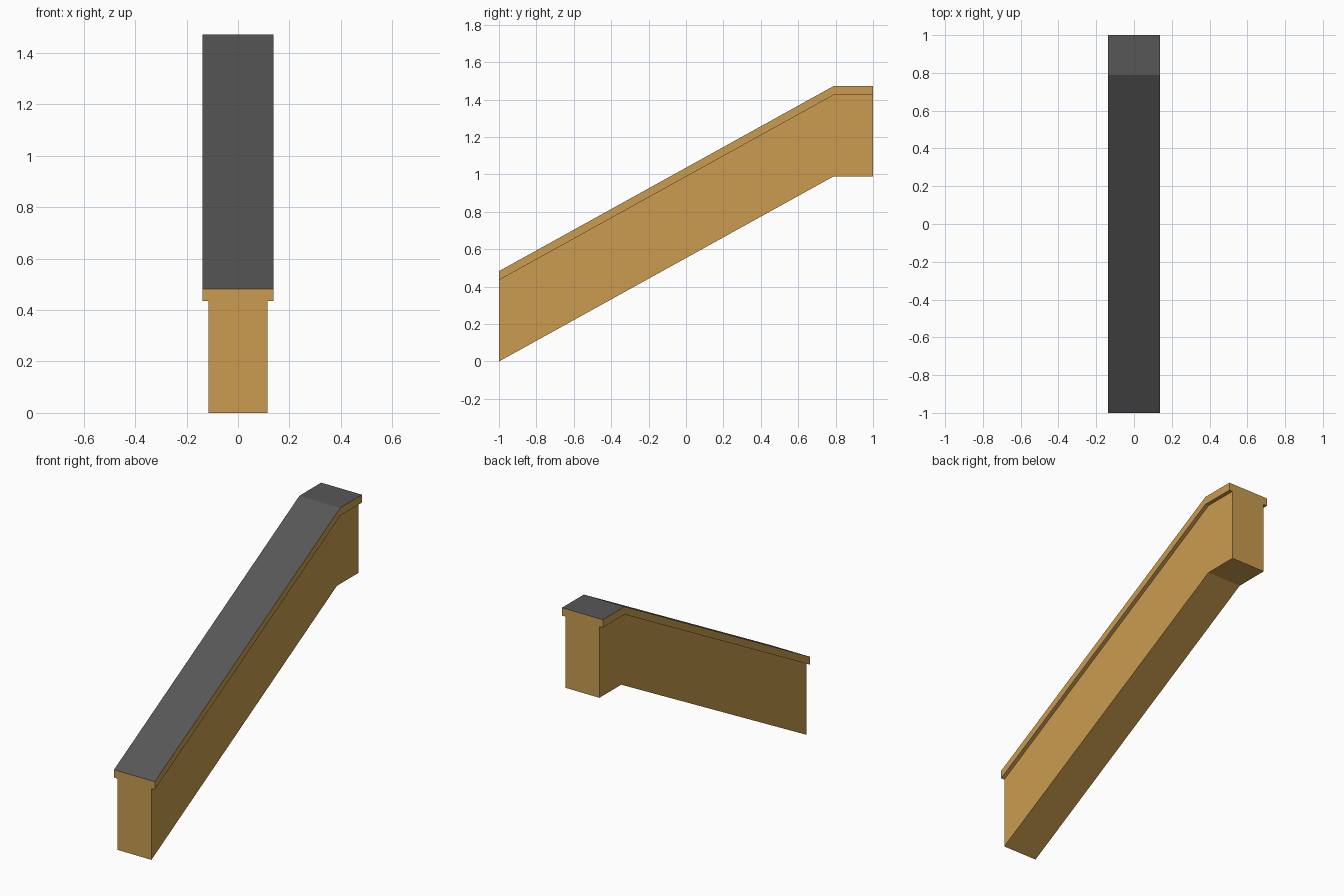
import bpy
import bmesh

cube = bpy.data.objects.get("Cube")
if cube:
    bpy.data.objects.remove(cube, do_unlink=True)


def make_material(name, rgb):
    mat = bpy.data.materials.new(name)
    mat.use_nodes = True
    mat.diffuse_color = (*rgb, 1)
    bsdf = next(n for n in mat.node_tree.nodes if n.type == "BSDF_PRINCIPLED")
    bsdf.inputs["Base Color"].default_value = (*rgb, 1)
    bsdf.inputs["Roughness"].default_value = 0.9
    return mat


tan = make_material("tan wall", (0.59, 0.335, 0.08))
grey = make_material("dark grey top", (0.095, 0.095, 0.095))

# Path of the sloping run and its level landing, as (y, z)
PATH = [(-1, 0), (0.79, 0.99), (1, 0.99)]


def sloped_bar(name, half_width, bottom, top, materials):
    """Extrude a band that follows the path across the width."""
    profile = [(y, z + bottom) for y, z in PATH]
    profile += [(y, z + top) for y, z in reversed(PATH)]
    bm = bmesh.new()
    side = bm.faces.new([bm.verts.new((-half_width, y, z)) for y, z in profile])
    grown = bmesh.ops.extrude_face_region(bm, geom=[side], use_keep_orig=True)
    verts = [v for v in grown["geom"] if isinstance(v, bmesh.types.BMVert)]
    bmesh.ops.translate(bm, verts=verts, vec=(2 * half_width, 0, 0))
    bmesh.ops.recalc_face_normals(bm, faces=bm.faces)
    # Upward faces take the last material
    for face in bm.faces:
        face.material_index = len(materials) - 1 if face.normal.z > 0.5 else 0
    mesh = bpy.data.meshes.new(name)
    bm.to_mesh(mesh)
    bm.free()
    for mat in materials:
        mesh.materials.append(mat)
    obj = bpy.data.objects.new(name, mesh)
    bpy.context.collection.objects.link(obj)
    return obj


# Wall body and the wider coping on top of it
sloped_bar("stair_wall", 0.115, 0, 0.435, [tan])
sloped_bar("wall_coping", 0.138, 0.435, 0.483, [tan, grey])
